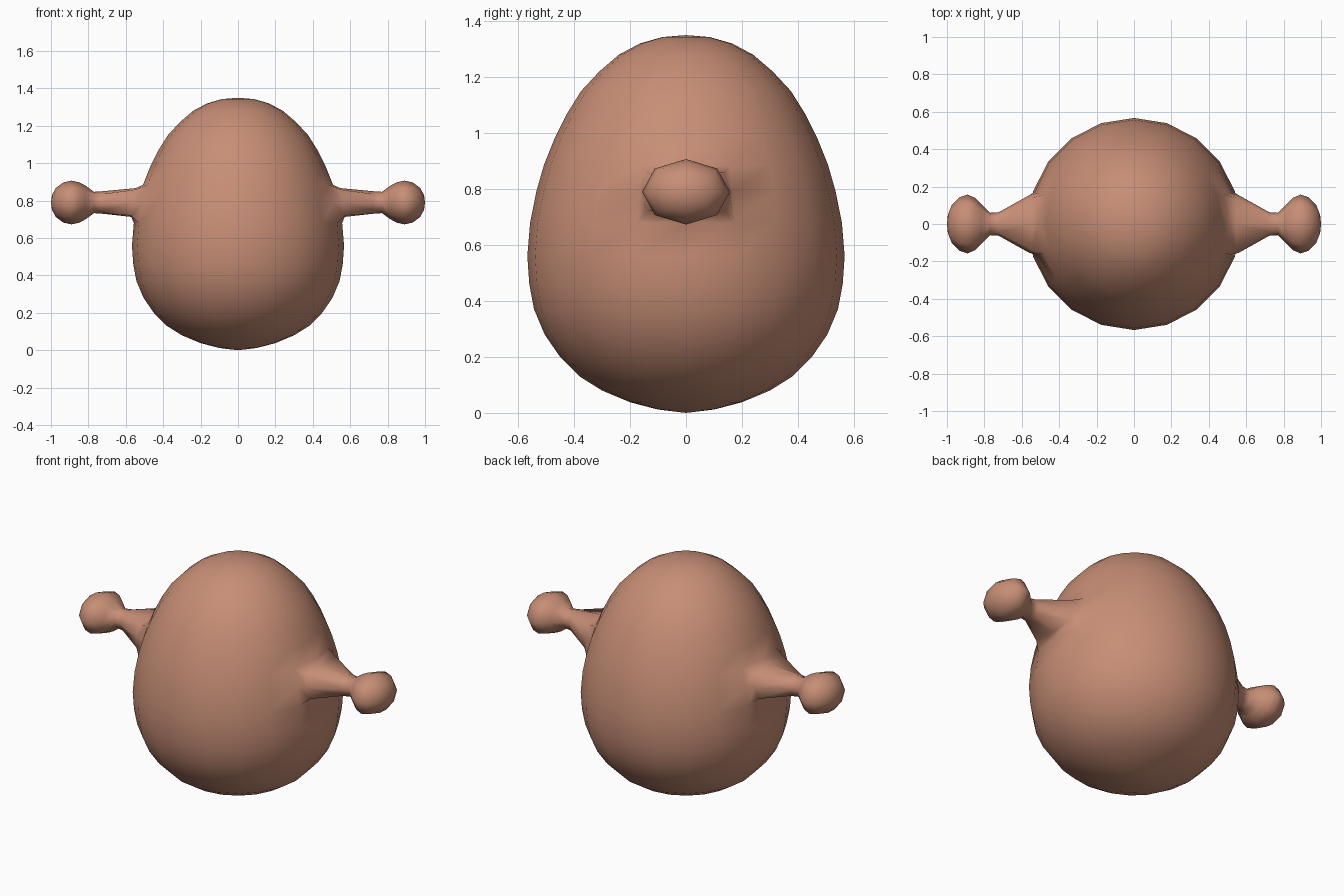
import bpy, bmesh
from math import sin, cos, radians

if "Cube" in bpy.data.objects:
    bpy.data.objects.remove(bpy.data.objects["Cube"])

SEG = 20
# Body profile, (radius, height) from bottom to top
PROFILE = [(.10, .012), (.20, .038), (.30, .08), (.38, .13), (.45, .20), (.505, .28),
           (.543, .37), (.56, .46), (.567, .56), (.557, .68), (.535, .79), (.508, .885),
           (.47, .98), (.425, 1.07), (.375, 1.15), (.31, 1.22), (.24, 1.28),
           (.165, 1.32), (.085, 1.343)]
MID = 10  # ring the arms grow from
# Arm sections: x, half depth, half height, corner factor (1 = square), lean
ARM = [(.558, .155, .077, .9, .012), (.725, .062, .06, .75, 0), (.77, .06, .057, .71, 0),
       (.815, .105, .09, .71, 0), (.85, .14, .108, .71, 0), (.89, .157, .117, .71, 0),
       (.935, .142, .107, .71, 0), (.975, .10, .077, .71, 0), (.995, .05, .038, .71, 0)]
ARM_Z = .79

bm = bmesh.new()

# Egg-shaped body
rings = [[bm.verts.new((r * cos(radians(18 * j)), r * sin(radians(18 * j)), z))
          for j in range(SEG)] for r, z in PROFILE]


def bridge(a, b):
    n = len(a)
    for j in range(n):
        bm.faces.new((a[j], a[(j + 1) % n], b[(j + 1) % n], b[j]))


def cap(loop, co):
    tip = bm.verts.new(co)
    for j in range(len(loop)):
        bm.faces.new((loop[j], loop[(j + 1) % len(loop)], tip))


for lower, upper in zip(rings, rings[1:]):
    bridge(lower, upper)
cap(rings[0], (0, 0, 0))
cap(rings[-1], (0, 0, 1.35))

# Arms with round ends, grown out of a 2 x 2 patch on each side
STEPS = [(1, 0), (1, 1), (0, 1), (-1, 1), (-1, 0), (-1, -1), (0, -1), (1, -1)]
for side in (1, -1):
    def column(j):
        return j % SEG if side > 0 else (10 - j) % SEG

    centre = rings[MID][column(0)]
    loop = [rings[MID + dz][column(dy)] for dy, dz in STEPS]
    bmesh.ops.delete(bm, geom=[centre], context='VERTS')
    for x, ry, rz, k, lean in ARM:
        new = []
        for dy, dz in STEPS:
            f = k if dy and dz else 1
            new.append(bm.verts.new((side * (x - lean * dz), dy * ry * f, ARM_Z + dz * rz * f)))
        bridge(loop, new)
        loop = new
    cap(loop, (side * 1.0, 0, ARM_Z))

bmesh.ops.recalc_face_normals(bm, faces=bm.faces)
for f in bm.faces:
    f.smooth = True
mesh = bpy.data.meshes.new("body_with_arms")
bm.to_mesh(mesh)
bm.free()

body = bpy.data.objects.new("body_with_arms", mesh)
bpy.context.collection.objects.link(body)

clay = bpy.data.materials.new("clay")
clay.diffuse_color = (.57, .27, .18, 1)
clay.use_nodes = True
clay.node_tree.nodes["Principled BSDF"].inputs["Base Color"].default_value = clay.diffuse_color
mesh.materials.append(clay)
